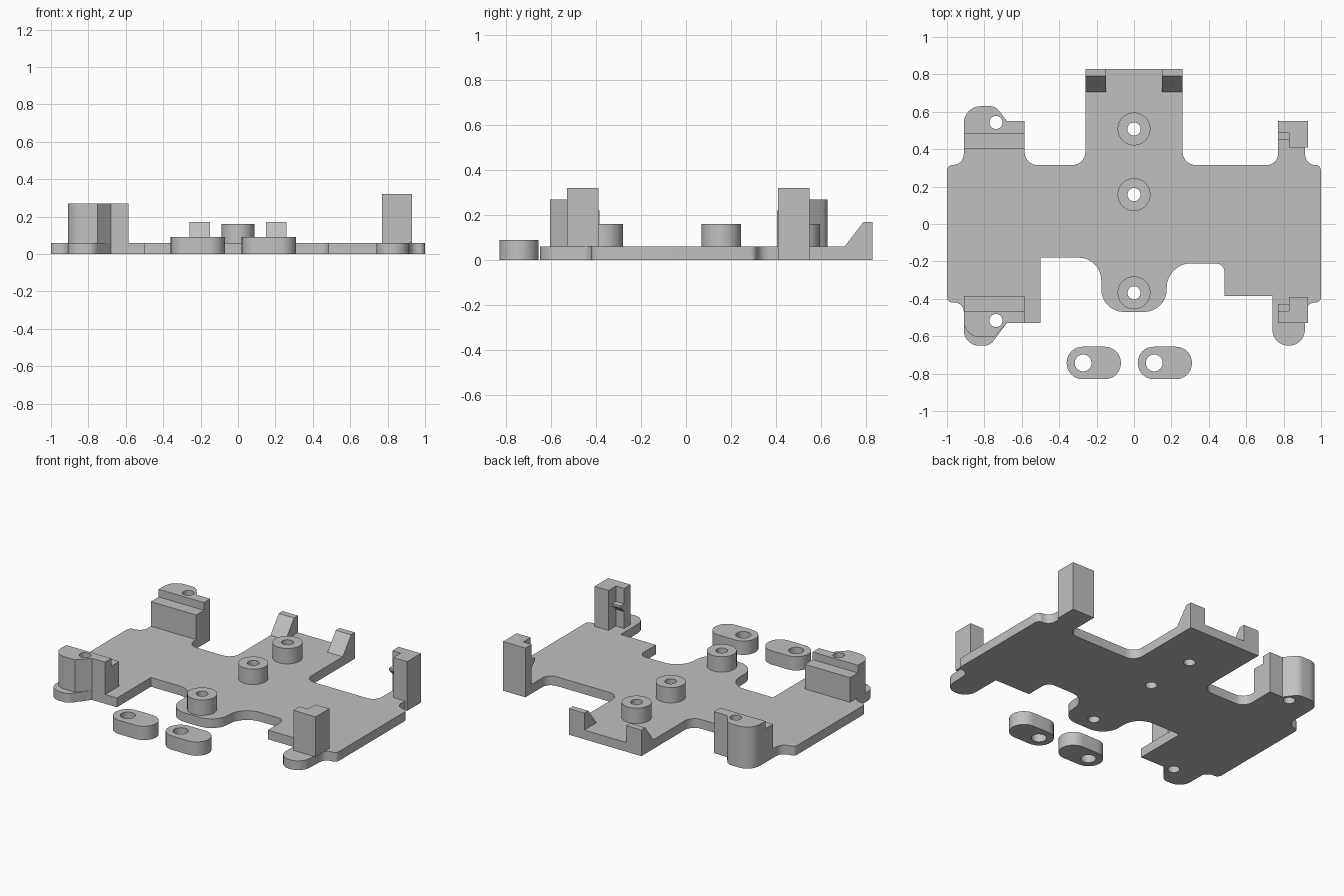
import bpy, bmesh, math
from mathutils import Vector

if "Cube" in bpy.data.objects:
    bpy.data.objects.remove(bpy.data.objects["Cube"])

grey = bpy.data.materials.new("plain grey")
grey.diffuse_color = (0.53, 0.53, 0.53, 1)
grey.use_nodes = True
grey.node_tree.nodes["Principled BSDF"].inputs["Base Color"].default_value = grey.diffuse_color
T = 0.06  # plate thickness


def rounded(points, seg=8):
    """Polygon corners (x, y[, radius]) to a filleted outline."""
    out = []
    for i, p in enumerate(points):
        c = Vector(p[:2])
        r = p[2] if len(p) > 2 else 0
        if not r:
            out.append(c)
            continue
        u = (Vector(points[i - 1][:2]) - c).normalized()
        v = (Vector(points[(i + 1) % len(points)][:2]) - c).normalized()
        half = u.angle(v) / 2
        centre = c + (u + v).normalized() * r / math.sin(half)
        a = c + u * r / math.tan(half) - centre
        b = c + v * r / math.tan(half) - centre
        sweep = a.angle_signed(b)
        start = math.atan2(a.y, a.x)
        for k in range(seg + 1):
            t = start - sweep * k / seg
            out.append(centre + Vector((math.cos(t), math.sin(t))) * r)
    return out


def circle(x, y, r, n=32):
    return [Vector((x + r * math.cos(k * math.tau / n), y + r * math.sin(k * math.tau / n)))
            for k in range(n)]


def finish(name, mesh):
    mesh.materials.clear()
    mesh.materials.append(grey)
    ob = bpy.data.objects.new(name, mesh)
    bpy.context.collection.objects.link(ob)
    bpy.ops.object.select_all(action='DESELECT')
    ob.select_set(True)
    bpy.context.view_layer.objects.active = ob
    bpy.ops.object.shade_smooth_by_angle(angle=math.radians(30))
    return ob


def slab(name, z0, z1, outline, *holes):
    """Extrude a flat outline with holes from z0 to z1."""
    cu = bpy.data.curves.new(name, 'CURVE')
    cu.dimensions = '2D'
    cu.fill_mode = 'BOTH'
    cu.extrude = (z1 - z0) / 2
    for loop in (outline, *holes):
        sp = cu.splines.new('POLY')
        sp.points.add(len(loop) - 1)
        for pt, p in zip(sp.points, loop):
            pt.co = (p.x, p.y, 0, 1)
        sp.use_cyclic_u = True
    tmp = bpy.data.objects.new(name + "_outline", cu)
    mesh = bpy.data.meshes.new_from_object(tmp)
    bpy.data.objects.remove(tmp)
    bm = bmesh.new()
    bm.from_mesh(mesh)
    bmesh.ops.remove_doubles(bm, verts=bm.verts, dist=1e-5)
    bmesh.ops.translate(bm, verts=bm.verts, vec=(0, 0, (z0 + z1) / 2))
    bmesh.ops.recalc_face_normals(bm, faces=bm.faces)
    bm.to_mesh(mesh)
    bm.free()
    return finish(name, mesh)


def prism(name, x0, x1, profile):
    """Extrude a (y, z) profile along x."""
    bm = bmesh.new()
    f = bm.faces.new([bm.verts.new((x0, y, z)) for y, z in profile])
    top = bmesh.ops.extrude_face_region(bm, geom=[f])['geom']
    bmesh.ops.translate(bm, vec=(x1 - x0, 0, 0),
                        verts=[v for v in top if isinstance(v, bmesh.types.BMVert)])
    bmesh.ops.recalc_face_normals(bm, faces=bm.faces)
    mesh = bpy.data.meshes.new(name)
    bm.to_mesh(mesh)
    bm.free()
    return finish(name, mesh)


# base plate with filleted shoulders, feet and screw holes
standoffs = [0.508, 0.157, -0.368]
clip_holes = [(-0.738, 0.543), (-0.738, -0.516)]
plate = rounded([
    (-0.26, 0.83), (0.26, 0.83), (0.26, 0.315, 0.07), (0.77, 0.315, 0.06), (0.77, 0.55),
    (0.93, 0.55), (0.93, 0.41), (0.915, 0.41), (0.915, 0.315, 0.055), (1, 0.315, 0.03), (1, -0.42, 0.03),
    (0.92, -0.42, 0.05), (0.91, -0.65, 0.084), (0.74, -0.65, 0.084), (0.74, -0.385),
    (0.485, -0.385), (0.485, -0.21, 0.05), (0.175, -0.21, 0.13), (0.175, -0.47, 0.12),
    (-0.175, -0.47, 0.12), (-0.175, -0.18, 0.12), (-0.5, -0.18), (-0.5, -0.53),
    (-0.68, -0.53), (-0.77, -0.65, 0.06), (-0.91, -0.65, 0.08), (-0.91, -0.42, 0.05),
    (-1, -0.42, 0.03), (-1, 0.315, 0.03), (-0.91, 0.315, 0.06), (-0.91, 0.63, 0.09),
    (-0.74, 0.63, 0.06), (-0.68, 0.55), (-0.585, 0.55), (-0.585, 0.315, 0.07),
    (-0.26, 0.315, 0.07)])
slab("base_plate", 0, T, plate,
     *[circle(0, y, 0.035) for y in standoffs], *[circle(x, y, 0.035) for x, y in clip_holes])

# hollow standoffs along the centre line
for y in standoffs:
    slab("standoff", T, 0.16, circle(0, y, 0.088), circle(0, y, 0.035))

# left clips: screw block with a lower inner ledge
back = [(-0.91, 0.485), (-0.91, 0.63, 0.09), (-0.74, 0.63, 0.06), (-0.68, 0.55),
        (-0.585, 0.55), (-0.585, 0.485)]
front = [(-0.91, -0.465), (-0.585, -0.465), (-0.585, -0.53), (-0.68, -0.53),
         (-0.75, -0.605), (-0.91, -0.605, 0.085)]
for side, outline, hole in (("back", back, clip_holes[0]), ("front", front, clip_holes[1])):
    slab(side + "_clip_block", T, 0.27, rounded(outline), circle(*hole, 0.035))
for side, y0, y1 in (("back", 0.405, 0.485), ("front", -0.465, -0.385)):
    prism(side + "_clip_ledge", -0.91, -0.585, [(y0, T), (y1, T), (y1, 0.22), (y0, 0.22)])

# right corner posts: L-shaped column with a small catch in the notch
for side, s, inner, step, outer in (("back", 1, 0.41, 0.487, 0.55), ("front", -1, 0.39, 0.465, 0.53)):
    slab(side + "_post", T, 0.32, rounded([
        (0.77, s * outer), (0.93, s * outer), (0.93, s * inner),
        (0.83, s * inner), (0.83, s * step), (0.77, s * step)]))
    a, b = s * step, s * (step - 0.037)
    prism(side + "_post_catch", 0.77, 0.83, [(a, 0.17), (b, 0.205), (b, 0.22), (a, 0.22)])

# sloped stops on the rear tongue
for x in (-0.26, 0.15):
    prism("rear_stop", x, x + 0.11, [(0.705, T), (0.83, T), (0.83, 0.17), (0.79, 0.17)])

# loose slotted tabs in front
for x in (-0.36, 0.02):
    slab("loose_tab", 0, 0.09, rounded(
        [(x, -0.83, 0.086), (x + 0.29, -0.83, 0.086), (x + 0.29, -0.656, 0.086), (x, -0.656, 0.086)]),
        circle(x + 0.088, -0.743, 0.045))
